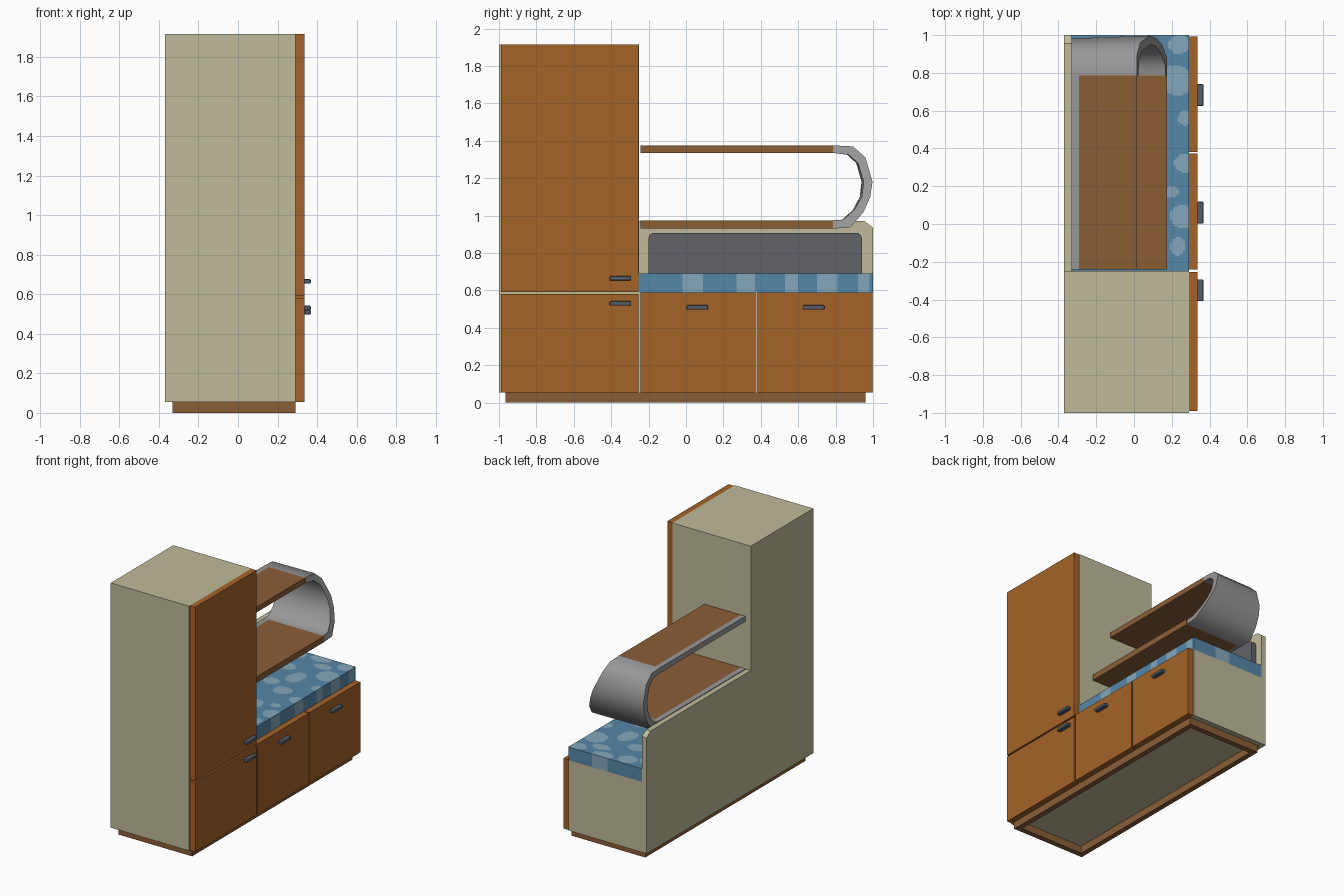
import bpy, bmesh, math

if "Cube" in bpy.data.objects:
    bpy.data.objects.remove(bpy.data.objects["Cube"])


def mat(name, r, g, b):
    m = bpy.data.materials.new(name)
    m.diffuse_color = tuple((c / 255) ** 2.2 for c in (r, g, b)) + (1,)
    m.use_nodes = True
    m.node_tree.nodes["Principled BSDF"].inputs["Base Color"].default_value = m.diffuse_color
    return m


CREAM = mat("cream_panel", 190, 186, 152)
ORANGE = mat("orange_wood", 163, 99, 44)
BROWN = mat("brown_wood", 136, 94, 56)
BLUE = mat("cushion_blue", 86, 134, 166)
PALE = mat("cushion_pale_blue", 131, 166, 186)
GREY = mat("band_grey", 152, 151, 152)
DARK = mat("pad_dark_grey", 97, 100, 104)
STEEL = mat("handle_grey", 84, 92, 102)


def finish(bm, name, *mats):
    bmesh.ops.recalc_face_normals(bm, faces=bm.faces)
    me = bpy.data.meshes.new(name)
    bm.to_mesh(me)
    bm.free()
    ob = bpy.data.objects.new(name, me)
    for m in mats:
        me.materials.append(m)
    bpy.context.collection.objects.link(ob)
    return ob


def box(name, x, y, z, m, bevel=0):
    bm = bmesh.new()
    bmesh.ops.create_cube(bm, size=1)
    for v in bm.verts:
        v.co = [(a + b) / 2 + c * (b - a) for (a, b), c in zip((x, y, z), v.co)]
    if bevel:
        bmesh.ops.bevel(bm, geom=bm.edges[:], offset=bevel, segments=2,
                        profile=0.5, affect='EDGES')
    return finish(bm, name, m)


def prism(name, profile, x0, x1, m):
    """Extrude a (y, z) profile along x."""
    bm = bmesh.new()
    f = bm.faces.new([bm.verts.new((x0, y, z)) for y, z in profile])
    r = bmesh.ops.extrude_face_region(bm, geom=[f])
    for v in r["geom"]:
        if isinstance(v, bmesh.types.BMVert):
            v.co.x = x1
    return finish(bm, name, m)


# Cabinet carcasses and back panel with clipped corner
box("tall_cabinet", (-.37, .29), (-1, -.25), (.055, 1.915), CREAM)
box("bench_cabinet", (-.37, .29), (-.25, 1), (.055, .59), CREAM)
prism("back_panel", [(-.25, .59), (1, .59), (1, .935), (.955, .97), (-.25, .97)],
      -.37, -.33, CREAM)

# Hollow plinth frame
for i, (a, b) in enumerate([(-.33, -.29), (.25, .29)]):
    box(f"plinth_long_{i}", (a, b), (-.965, .96), (0, .055), BROWN)
for i, (a, b) in enumerate([(-.965, -.925), (.92, .96)]):
    box(f"plinth_end_{i}", (-.29, .25), (a, b), (0, .055), BROWN)

# Doors with handles: y range, z range, handle y start, handle z start
for name, y, z, hy, hz in [
        ("upper_tall", (-.99, -.255), (.592, 1.915), -.408, .653),
        ("lower_tall", (-.99, -.255), (.055, .58), -.408, .518),
        ("bench_left", (-.242, .372), (.055, .59), .003, .497),
        ("bench_right", (.382, .992), (.055, .59), .625, .497)]:
    box(name + "_door", (.29, .335), y, z, ORANGE)
    box(name + "_handle", (.333, .368), (hy, hy + .115), (hz, hz + .024), STEEL, .006)

# Seat cushion: fine grid, pale patches chosen by ellipses in plan
PATCHES = [(.24, .95, .06, .05), (.22, .76, .09, .08), (.27, .56, .04, .04),
           (.27, .32, .06, .05), (.20, .17, .04, .03), (.26, .04, .07, .06),
           (.23, -.12, .04, .05), (.10, .87, .07, .04), (.02, .97, .08, .05),
           (-.16, .93, .07, .06), (.05, .62, .06, .09), (-.10, .74, .07, .05),
           (.10, .40, .07, .06), (-.06, .48, .06, .05), (.06, .10, .06, .09),
           (-.12, .25, .08, .06), (-.22, .55, .05, .08), (-.15, -.05, .09, .06),
           (.10, -.17, .07, .05), (-.28, .86, .05, .06)]


def is_pale(x, y):
    wob = .12 * math.sin(31 * x + 17 * y)
    return any(((x - a) / r) ** 2 + ((y - b) / s) ** 2 < 1 + wob
               for a, b, r, s in PATCHES)


bm = bmesh.new()
X0, X1, Y0, Y1 = -.33, .29, -.25, 1
bmesh.ops.create_grid(bm, x_segments=62, y_segments=125, size=.5)
for v in bm.verts:
    v.co = (X0 + (v.co.x + .5) * (X1 - X0), Y0 + (v.co.y + .5) * (Y1 - Y0), .69)
rim = [e for e in bm.edges if e.is_boundary]
r = bmesh.ops.extrude_edge_only(bm, edges=rim)
for v in r["geom"]:
    if isinstance(v, bmesh.types.BMVert):
        v.co.z = .59
for f in bm.faces:
    c = f.calc_center_median()
    f.material_index = int(is_pale(c.x, c.y))
bmesh.ops.holes_fill(bm, edges=[e for e in bm.edges if e.is_boundary], sides=0)
finish(bm, "seat_cushion", BLUE, PALE)

# Dark back pad with rounded top corners
arc = [math.radians(22.5 * i) for i in range(5)]
pad = [(-.2, .69), (.94, .69)]
pad += [(.91 + .03 * math.cos(t), .878 + .03 * math.sin(t)) for t in arc]
pad += [(-.17 - .03 * math.sin(t), .878 + .03 * math.cos(t)) for t in arc]
prism("back_pad", pad, -.33, -.29, DARK)

# Two shelves with grey rear trim
for name, x1, z in [("lower", .175, (.93, .975)), ("upper", .015, (1.335, 1.375))]:
    box(name + "_shelf", (-.29, x1), (-.242, .785), z, BROWN)
    box(name + "_shelf_trim", (-.33, -.29), (-.242, .785), z, GREY)

# Curved band joining the shelves, widening towards the bottom
OUTER = [(.785, 1.375), (.893, 1.37), (.96, 1.31), (.997, 1.18), (.985, 1.10),
         (.95, 1.02), (.88, .937), (.785, .93)]
INNER = [(.785, 1.335), (.87, 1.325), (.92, 1.28), (.95, 1.18), (.94, 1.10),
         (.90, 1.03), (.84, .978), (.785, .975)]
bm = bmesh.new()
rings = []
for o, i in zip(OUTER, INNER):
    ring = []
    for (y, z), back in ((o, 0), (o, 1), (i, 1), (i, 0)):
        t = min(1, max(0, (1.355 - z) / .40))
        yy = .785 + (y - .785) * (.93 if back else 1)
        ring.append(bm.verts.new((-.33 if back else .015 + .16 * t, yy, z)))
    rings.append(ring)
for a, b in zip(rings, rings[1:]):
    for k in range(4):
        n = (k + 1) % 4
        bm.faces.new((a[k], a[n], b[n], b[k]))
bm.faces.new(rings[0])
bm.faces.new(rings[-1])
band = finish(bm, "curved_band", GREY)
bpy.context.view_layer.objects.active = band
band.select_set(True)
bpy.ops.object.shade_smooth_by_angle(angle=math.radians(50))
